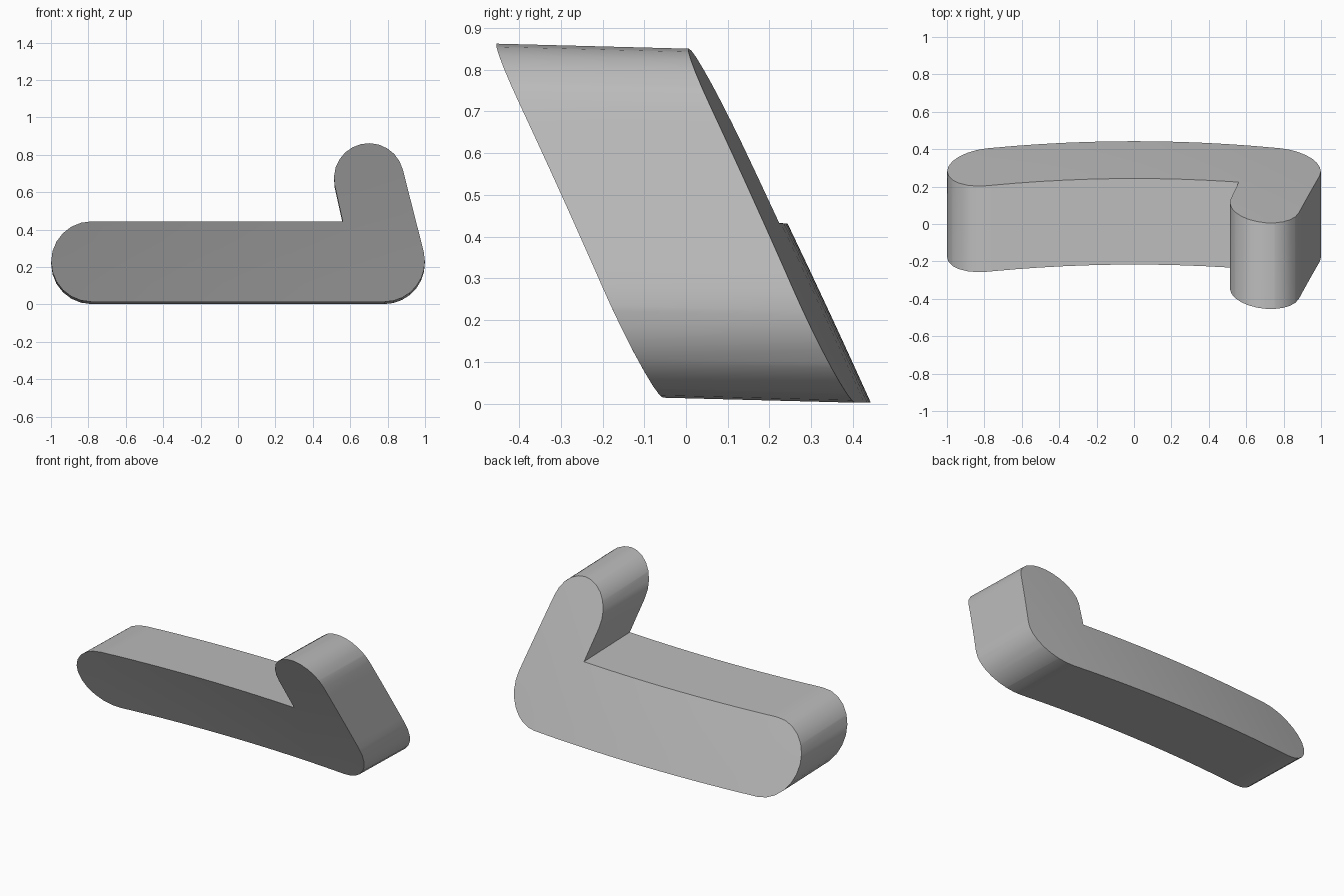
import bpy, bmesh
from math import radians, cos, sin

if "Cube" in bpy.data.objects:
    bpy.data.objects.remove(bpy.data.objects["Cube"])

DEPTH = 0.46     # front to back thickness
DROP = 0.012     # the back sits slightly lower than the front


def arc(cx, cz, r, start, end, steps):
    """Points on a circular arc in the xz plane, angles in degrees."""
    angles = [radians(start + (end - start) * i / steps) for i in range(steps + 1)]
    return [(cx + r * cos(a), cz + r * sin(a)) for a in angles]


def back_y(x, z):
    """Curved, leaning surface shared by the front and back faces."""
    return 0.449 - 0.062 * x * x - 0.45 * z - 0.032 * z * z


# Boot-shaped outline: right corner, upright cap, inner notch, rounded left end
outline = arc(0.782, 0.231, 0.217, -90, 14, 8)
outline += arc(0.70, 0.675, 0.187, 14, 192, 12)
outline += [(0.56, 0.443)]
outline += arc(-0.784, 0.229, 0.215, 90, 270, 12)

bm = bmesh.new()
bm.faces.new([bm.verts.new((x, 0, z)) for x, z in outline])

# Cut the flat face into a grid so that it can curve
cuts = [((i / 8, 0, 0), (1, 0, 0)) for i in range(-7, 8)]
cuts += [((0, 0, i * 0.11), (0, 0, 1)) for i in range(1, 8)]
for point, normal in cuts:
    bmesh.ops.bisect_plane(bm, geom=bm.verts[:] + bm.edges[:] + bm.faces[:],
                           dist=0.0005, plane_co=point, plane_no=normal)

# Extrude to a solid, then bend both ends onto the curved surface
front = bm.verts[:]
result = bmesh.ops.extrude_face_region(bm, geom=bm.faces[:])
back = [g for g in result["geom"] if isinstance(g, bmesh.types.BMVert)]
for v in front:
    v.co.y = back_y(v.co.x, v.co.z) - DEPTH
for v in back:
    v.co.y = back_y(v.co.x, v.co.z)
    v.co.z -= DROP
bmesh.ops.recalc_face_normals(bm, faces=bm.faces[:])

mesh = bpy.data.meshes.new("curved_bracket")
bm.to_mesh(mesh)
bm.free()
bracket = bpy.data.objects.new("curved_bracket", mesh)
bpy.context.collection.objects.link(bracket)

grey = bpy.data.materials.new("grey")
grey.diffuse_color = (0.5, 0.5, 0.5, 1)
grey.use_nodes = True
grey.node_tree.nodes["Principled BSDF"].inputs["Base Color"].default_value = grey.diffuse_color
mesh.materials.append(grey)

# Smooth the rounded ends, keep the rims and notch sharp
bpy.context.view_layer.objects.active = bracket
bracket.select_set(True)
bpy.ops.object.shade_smooth_by_angle(angle=radians(30))
